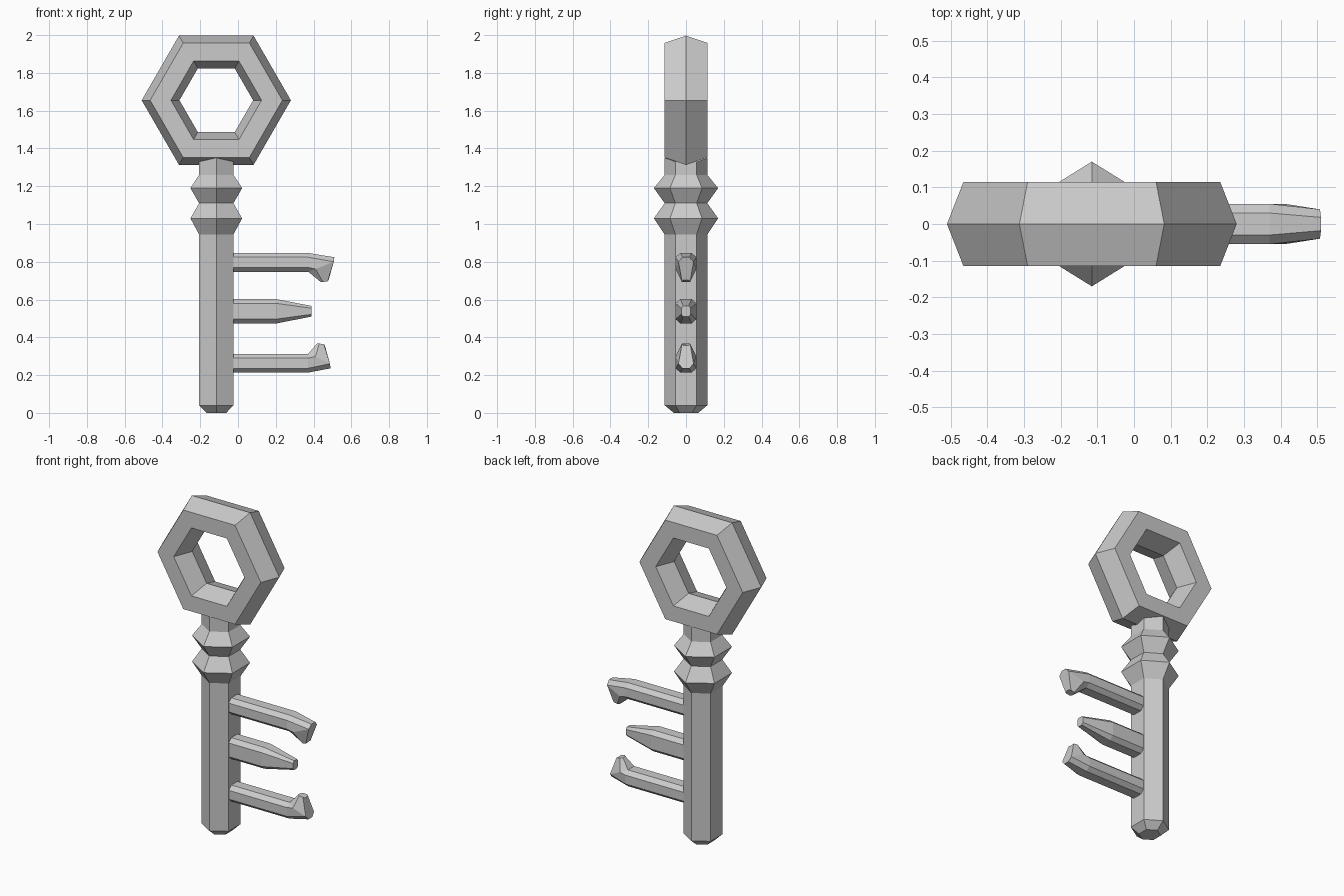
import bpy
import bmesh
from math import sin, cos, pi

cube = bpy.data.objects.get("Cube")
if cube:
    bpy.data.objects.remove(cube, do_unlink=True)

AXIS_X = -0.115

metal = bpy.data.materials.new("grey metal")
metal.use_nodes = True
metal.diffuse_color = (0.6, 0.6, 0.6, 1)
metal.node_tree.nodes["Principled BSDF"].inputs["Base Color"].default_value = (0.6, 0.6, 0.6, 1)


def loft(name, rings, closed=False):
    """Skin a list of equal-length point rings; cap the ends unless closed."""
    bm = bmesh.new()
    loops = [[bm.verts.new(p) for p in ring] for ring in rings]
    pairs = list(zip(loops, loops[1:]))
    if closed:
        pairs.append((loops[-1], loops[0]))
    else:
        bm.faces.new(loops[0])
        bm.faces.new(loops[-1])
    for a, b in pairs:
        for i in range(len(a)):
            j = (i + 1) % len(a)
            bm.faces.new((a[i], a[j], b[j], b[i]))
    bmesh.ops.remove_doubles(bm, verts=bm.verts, dist=0.0005)
    bmesh.ops.recalc_face_normals(bm, faces=bm.faces)
    mesh = bpy.data.meshes.new(name)
    bm.to_mesh(mesh)
    bm.free()
    mesh.materials.append(metal)
    obj = bpy.data.objects.new(name, mesh)
    bpy.context.collection.objects.link(obj)
    return obj


# Bow: six-sided ring with a six-sided section
section = [(0.395, 0), (0.35, 0.115), (0.24, 0.115),
           (0.195, 0), (0.24, -0.115), (0.35, -0.115)]
loft("bow_ring",
     [[(AXIS_X + r * cos(k * pi / 3), y, 1.655 + r * sin(k * pi / 3)) for r, y in section]
      for k in range(6)], closed=True)

# Shaft: hexagonal, with two collars and a chamfered foot
profile = [(0.065, 0), (0.113, 0.04), (0.113, 0.945), (0.17, 1.03), (0.113, 1.11),
           (0.17, 1.19), (0.113, 1.26), (0.113, 1.33)]
shaft = loft("shaft",
             [[(AXIS_X + 0.93 * r * sin(k * pi / 3), r * cos(k * pi / 3), z) for k in range(6)]
              for r, z in profile])
for v in shaft.data.vertices:
    if v.co.z > 1.3 and abs(v.co.y) > 0.1:
        v.co.z = 1.35


def tooth(name, stations, z0, flip=1):
    """Each station gives four levels (x, half width, height), top to bottom."""
    rings = []
    for levels in stations:
        right = [(x, -w, z0 + flip * h) for x, w, h in levels]
        left = [(x, w, z0 + flip * h) for x, w, h in reversed(levels)]
        rings.append(right + left)
    return loft(name, rings)


def bar(x, wide, narrow, tall, short):
    return [(x, narrow, tall), (x, wide, short), (x, wide, -short), (x, narrow, -tall)]


def hooked(end):
    elbow = [(end, 0.018, 0.027), (end - 0.003, 0.04, 0.003),
             (0.41, 0.055, -0.035), (0.372, 0.03, -0.05)]
    tip = [(end - 0.03, 0.012, -0.093), (end - 0.035, 0.022, -0.1),
           (end - 0.06, 0.022, -0.104), (end - 0.072, 0.012, -0.104)]
    return [bar(-0.06, 0.055, 0.03, 0.05, 0.027),
            bar(0.37, 0.055, 0.03, 0.05, 0.027), elbow, tip]


# Teeth: two hooked ones facing each other, a tapered one between
tooth("upper_tooth", hooked(0.51), 0.797)
tooth("middle_tooth", [bar(-0.06, 0.055, 0.03, 0.065, 0.042),
                       bar(0.2, 0.055, 0.03, 0.065, 0.042),
                       bar(0.39, 0.025, 0.014, 0.028, 0.016)], 0.538)
tooth("lower_tooth", hooked(0.49), 0.263, flip=-1)
